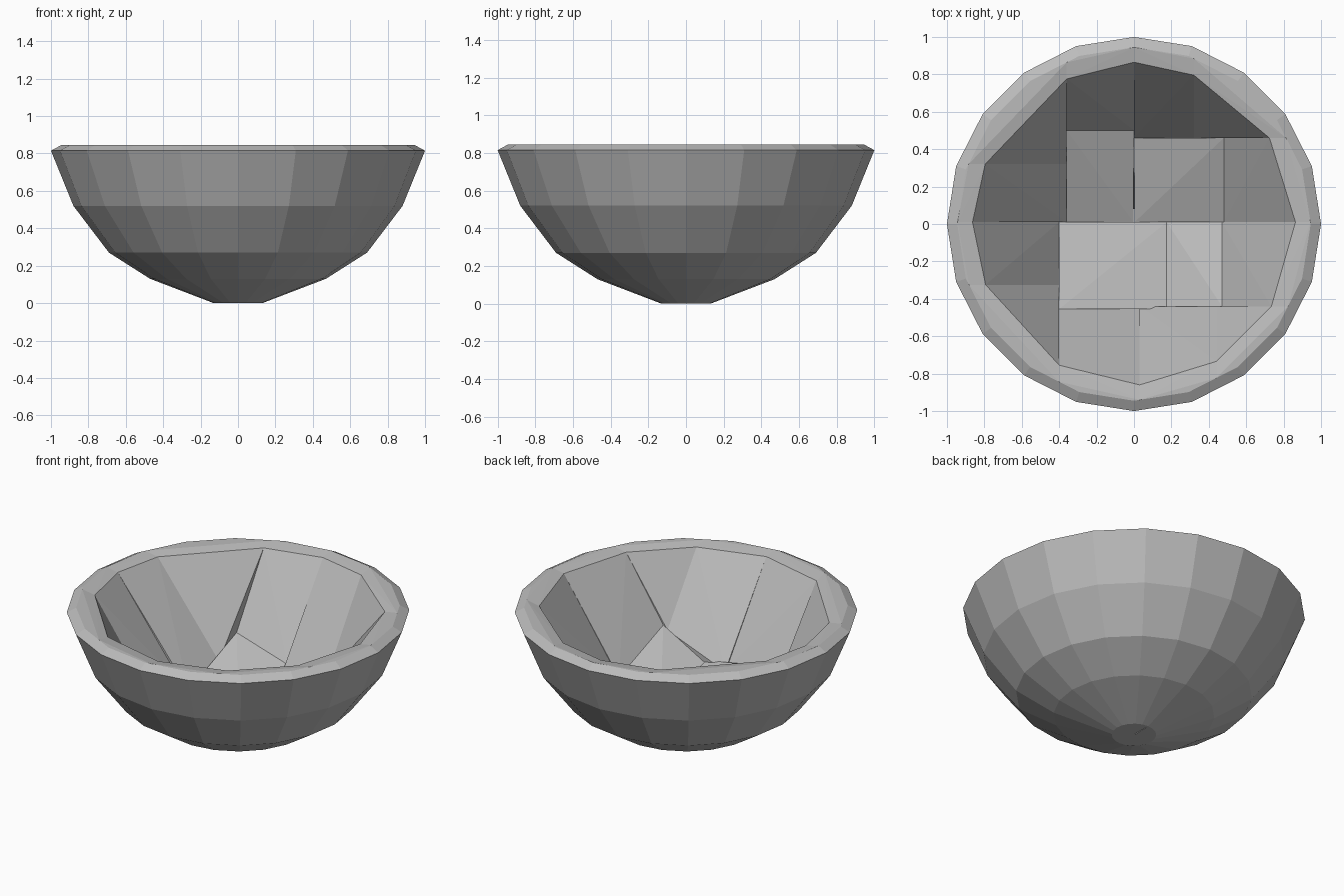
import bpy, bmesh, math
from mathutils import Vector

if "Cube" in bpy.data.objects:
    bpy.data.objects.remove(bpy.data.objects["Cube"])

grey = bpy.data.materials.new("stone grey")
grey.use_nodes = True
colour = (0.5, 0.5, 0.5, 1)
grey.diffuse_color = colour
grey.node_tree.nodes["Principled BSDF"].inputs["Base Color"].default_value = colour

SIDES = 20
# Bowl cross-section (radius, height), from outer base over the rim to inner floor
PROFILE = [(0, 0), (.13, 0), (.47, .13), (.69, .27), (.88, .52), (1, .815),
           (.945, .845), (.865, .83), (.75, .55), (.55, .31), (.3, .17), (0, .13)]


def bowl_shell():
    """Turned bowl from which the pieces are cut."""
    bm = bmesh.new()
    verts = [bm.verts.new((r, 0, z)) for r, z in PROFILE]
    edges = [bm.edges.new(pair) for pair in zip(verts, verts[1:])]
    bmesh.ops.spin(bm, geom=verts + edges, axis=(0, 0, 1), cent=(0, 0, 0),
                   steps=SIDES, angle=math.tau, use_merge=False)
    bmesh.ops.remove_doubles(bm, verts=bm.verts, dist=.0005)
    return bm


def piece(name, x0, x1, y0, y1):
    """Convex block wrapping the part of the shell inside one upright cell."""
    shell = bowl_shell()
    for point, outward in (((x0, 0, 0), (-1, 0, 0)), ((x1, 0, 0), (1, 0, 0)),
                           ((0, y0, 0), (0, -1, 0)), ((0, y1, 0), (0, 1, 0))):
        bmesh.ops.bisect_plane(shell, geom=shell.verts[:] + shell.edges[:] + shell.faces[:],
                               plane_co=Vector(point), plane_no=Vector(outward),
                               dist=1e-5, clear_outer=True)
    block = bmesh.new()
    for v in shell.verts:
        block.verts.new(v.co)
    shell.free()
    bmesh.ops.remove_doubles(block, verts=block.verts, dist=.004)
    bmesh.ops.convex_hull(block, input=block.verts)
    bmesh.ops.delete(block, geom=[v for v in block.verts if not v.link_faces], context='VERTS')
    bmesh.ops.dissolve_limit(block, angle_limit=math.radians(1),
                             verts=block.verts, edges=block.edges)
    bmesh.ops.recalc_face_normals(block, faces=block.faces)
    mesh = bpy.data.meshes.new(name)
    block.to_mesh(mesh)
    block.free()
    mesh.materials.append(grey)
    bpy.context.collection.objects.link(bpy.data.objects.new(name, mesh))


FAR, MID = 1.1, .01
# Back half: floor blocks, then walls
piece("floor_back_right", -.36, 0, MID, .5)
piece("floor_back_left", 0, .48, MID, .46)
piece("wall_back_right", -.36, 0, .5, FAR)
piece("wall_back_left", 0, .32, .46, FAR)
piece("corner_back_left", .32, FAR, .46, FAR)
piece("wall_left_rear", .48, FAR, MID, .46)
piece("corner_back_right", -FAR, -.36, .32, FAR)
piece("wall_right_rear", -FAR, -.36, MID, .32)
# Front half: floor blocks, then walls
piece("floor_front_right", -.4, .175, -.455, MID)
piece("floor_front_left", .175, .47, -.44, MID)
piece("wall_front_right", -.4, .03, -FAR, -.455)
piece("wall_front_left", .03, .44, -FAR, -.44)
piece("corner_front_left", .44, FAR, -FAR, -.44)
piece("wall_left_fore", .47, FAR, -.44, MID)
piece("corner_front_right", -FAR, -.4, -FAR, -.325)
piece("wall_right_fore", -FAR, -.4, -.325, MID)
